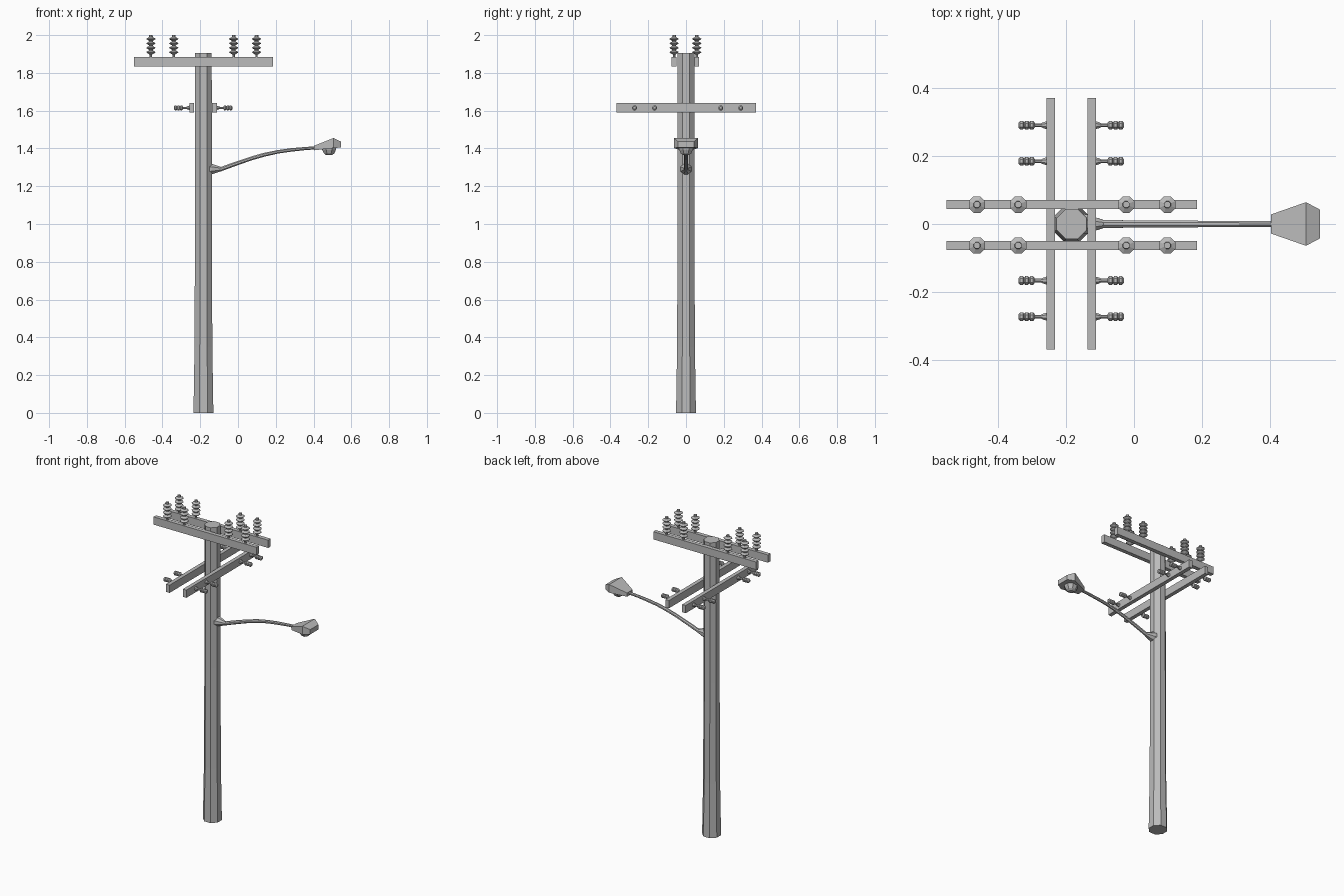
import bpy, bmesh, math
from mathutils import Vector, Matrix

if "Cube" in bpy.data.objects:
    bpy.data.objects.remove(bpy.data.objects["Cube"])

PX = -0.183  # pole centre in x

grey = bpy.data.materials.new("weathered_grey")
grey.diffuse_color = (0.5, 0.5, 0.5, 1)
grey.use_nodes = True
grey.node_tree.nodes["Principled BSDF"].inputs["Base Color"].default_value = grey.diffuse_color


def finish(name, bm):
    bmesh.ops.recalc_face_normals(bm, faces=bm.faces)
    me = bpy.data.meshes.new(name)
    bm.to_mesh(me)
    bm.free()
    me.materials.append(grey)
    ob = bpy.data.objects.new(name, me)
    bpy.context.collection.objects.link(ob)
    return ob


def loft(bm, rings):
    """Bridge a list of vertex-position rings and cap both ends."""
    rows = [[bm.verts.new(p) for p in ring] for ring in rings]
    n = len(rows[0])
    for a, b in zip(rows, rows[1:]):
        for i in range(n):
            j = (i + 1) % n
            bm.faces.new((a[i], a[j], b[j], b[i]))
    bm.faces.new(rows[0][::-1])
    bm.faces.new(rows[-1])


def lathe(name, profile, mat, sides=8):
    """Turn a (radius, height) profile about local z, flat side forward."""
    bm = bmesh.new()
    angles = [2 * math.pi * (i + 0.5) / sides for i in range(sides)]
    loft(bm, [[mat @ Vector((r * math.cos(a), r * math.sin(a), h)) for a in angles]
              for r, h in profile])
    return finish(name, bm)


def bar(name, lo, hi):
    bm = bmesh.new()
    bmesh.ops.create_cube(bm, size=1)
    lo, hi = Vector(lo), Vector(hi)
    for v in bm.verts:
        v.co = Vector([(lo[k] + hi[k]) / 2 + v.co[k] * (hi[k] - lo[k]) for k in range(3)])
    return finish(name, bm)


# Octagonal pole, flared towards the foot
lathe("pole", [(0.057, 0), (0.051, 0.35), (0.0485, 1.0), (0.0475, 1.905)],
      Matrix.Translation((PX, 0, 0)))

# Upper crossarms, with upright ribbed insulators
upright = [(0.007, -0.005), (0.007, 0.012)]
for k in range(4):
    z = 0.024 + k * 0.0235
    upright += [(0.011, z - 0.010), (0.026, z - 0.001), (0.026, z + 0.002), (0.011, z + 0.010)]
upright += [(0.010, 0.115)]
for side, yc in (("front", -0.063), ("back", 0.057)):
    bar("upper_crossarm_" + side, (-0.551, yc - 0.013, 1.835), (0.185, yc + 0.013, 1.885))
    for x in (-0.461, -0.34, -0.023, 0.098):
        lathe("upright_insulator_" + side, upright, Matrix.Translation((x, yc, 1.885)))

# Lower crossarms, with sideways insulators
sideways = [(0.013, -0.002), (0.010, 0.008), (0.006, 0.016), (0.006, 0.034)]
for k in range(3):
    h = 0.043 + k * 0.015
    sideways += [(0.010, h - 0.007), (0.014, h - 0.004), (0.014, h + 0.004), (0.010, h + 0.007)]
sideways += [(0.008, 0.082)]
for side, s, xc in (("left", -1, -0.2445), ("right", 1, -0.1245)):
    bar("lower_crossarm_" + side, (xc - 0.0125, -0.368, 1.59), (xc + 0.0125, 0.37, 1.64))
    for y in (-0.272, -0.166, 0.184, 0.29):
        m = (Matrix.Translation((xc + s * 0.0125, y, 1.615))
             @ Matrix.Rotation(s * math.pi / 2, 4, 'Y'))
        lathe("side_insulator_" + side, sideways, m)

# Curved lamp arm, swept as octagonal rings, with a flared mounting collar
path = [(-0.155, 1.291, 0.033), (-0.138, 1.291, 0.030), (-0.088, 1.291, 0.012),
        (-0.04, 1.309, 0.012), (0.0, 1.323, 0.0115), (0.07, 1.347, 0.011),
        (0.14, 1.367, 0.011), (0.21, 1.382, 0.010), (0.28, 1.392, 0.010),
        (0.35, 1.399, 0.009), (0.42, 1.404, 0.009)]
rings = []
for i, (x, z, r) in enumerate(path):
    a, b = path[max(i - 1, 0)], path[min(i + 1, len(path) - 1)]
    t = Vector((b[0] - a[0], 0, b[1] - a[1])).normalized()
    if i < 2:
        t = Vector((1, 0, 0))
    up = Vector((-t.z, 0, t.x))
    ring = []
    for k in range(8):
        q = 2 * math.pi * (k + 0.5) / 8
        ring.append(Vector((x, 0, z)) + up * r * math.sin(q) + Vector((0, r * math.cos(q), 0)))
    rings.append(ring)
bm = bmesh.new()
loft(bm, rings)
finish("lamp_arm", bm)

# Lamp housing: wedge sections (x, half width, bottom z, top z)
bm = bmesh.new()
loft(bm, [[(x, -w, lo), (x, w, lo), (x, w * t, hi), (x, -w * t, hi)]
          for x, w, lo, hi, t in ((0.402, 0.028, 1.390, 1.414, 1),
                                  (0.505, 0.064, 1.402, 1.455, 1),
                                  (0.546, 0.042, 1.405, 1.436, 1))])
finish("lamp_housing", bm)

# Lamp globe under the housing
lathe("lamp_globe", [(0.016, 1.364), (0.030, 1.374), (0.040, 1.394), (0.040, 1.408)],
      Matrix.Translation((0.482, 0, 0)))
